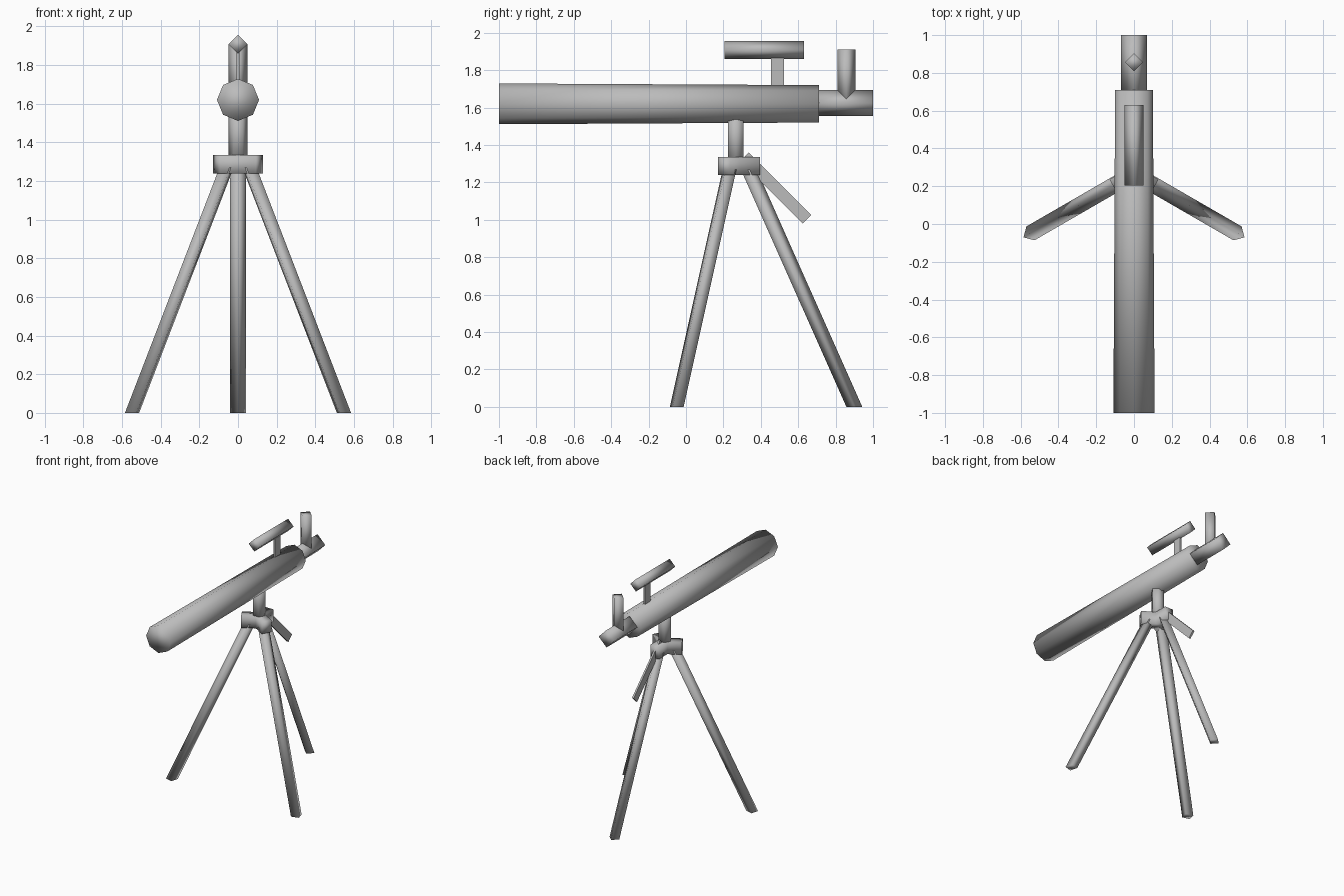
import bpy, bmesh, math
from mathutils import Vector, Matrix

if "Cube" in bpy.data.objects:
    bpy.data.objects.remove(bpy.data.objects["Cube"])

GREY = bpy.data.materials.new("grey")
GREY.diffuse_color = (0.5, 0.5, 0.5, 1)
GREY.use_nodes = True
GREY.node_tree.nodes["Principled BSDF"].inputs["Base Color"].default_value = GREY.diffuse_color
AXIS_Y = 0.267          # y of the tripod centre


def finish(name, bm, smooth=True):
    bmesh.ops.recalc_face_normals(bm, faces=bm.faces)
    mesh = bpy.data.meshes.new(name)
    bm.to_mesh(mesh)
    bm.free()
    for p in mesh.polygons:
        p.use_smooth = smooth
    mesh.materials.append(GREY)
    obj = bpy.data.objects.new(name, mesh)
    bpy.context.collection.objects.link(obj)
    return obj


def loft(name, ring_a, ring_b, smooth=True):
    """Closed prism between two matching rings of points."""
    bm = bmesh.new()
    a = [bm.verts.new(p) for p in ring_a]
    b = [bm.verts.new(p) for p in ring_b]
    n = len(a)
    for i in range(n):
        j = (i + 1) % n
        bm.faces.new((a[i], a[j], b[j], b[i]))
    bm.faces.new(a[::-1])
    bm.faces.new(b)
    return finish(name, bm, smooth)


def ring(centre, r, sides, u, v):
    """Regular polygon around centre, in the plane of u and v."""
    c, u, v = Vector(centre), Vector(u), Vector(v)
    angles = [2 * math.pi * i / sides for i in range(sides)]
    return [c + u * r * math.cos(t) + v * r * math.sin(t) for t in angles]


def tube_y(name, y0, y1, z, r0, r1, sides):
    X, Z = (1, 0, 0), (0, 0, 1)
    loft(name, ring((0, y0, z), r0, sides, X, Z), ring((0, y1, z), r1, sides, X, Z))


def tube_z(name, y, z0, z1, r, sides):
    X, Y = (1, 0, 0), (0, 1, 0)
    loft(name, ring((0, y, z0), r, sides, X, Y), ring((0, y, z1), r, sides, X, Y))


def plate(name, outline, half):
    """Thin upright plate from a (y, z) outline."""
    loft(name, [(-half, y, z) for y, z in outline],
         [(half, y, z) for y, z in outline], smooth=False)


# Optical parts
tube_y("main_tube", -1.0, 0.71, 1.62, 0.109, 0.1, 8)
tube_y("focuser", 0.69, 1.0, 1.624, 0.069, 0.069, 4)
tube_z("eyepiece", 0.857, 1.62, 1.91, 0.048, 4)
tube_y("finder_scope", 0.205, 0.63, 1.908, 0.049, 0.049, 4)
plate("finder_bracket", [(0.455, 1.70), (0.525, 1.70), (0.525, 1.89), (0.455, 1.89)], 0.007)

# Pillar
tube_z("pillar", AXIS_Y, 1.30, 1.58, 0.048, 6)

# Three-armed hub
R, W = 0.128, 0.038
outline = []
for k in range(3):
    turn = Matrix.Rotation(k * 2 * math.pi / 3, 3, 'Z')
    for p in ((W, R), (-W, R), (-W, W / math.sqrt(3))):
        outline.append(turn @ Vector((p[0], p[1], 0)) + Vector((0, AXIS_Y, 0)))
loft("hub", [p + Vector((0, 0, 1.24)) for p in outline],
     [p + Vector((0, 0, 1.335)) for p in outline])

# Splayed legs, cut level at the ground
for k, name in enumerate(("back_leg", "left_leg", "right_leg")):
    turn = Matrix.Rotation(k * 2 * math.pi / 3, 3, 'Z')
    out, side = turn @ Vector((0, 1, 0)), turn @ Vector((1, 0, 0))
    base = Vector((0, AXIS_Y, 0))
    foot = base + out * 0.633
    top = base + out * 0.068 + Vector((0, 0, 1.27))
    loft(name, ring(foot, 0.0425, 4, side, out), ring(top, 0.0425, 4, side, out))

# Pan handle
plate("pan_handle", [(0.335, 1.36), (0.67, 1.025), (0.625, 0.98), (0.29, 1.315)], 0.007)
